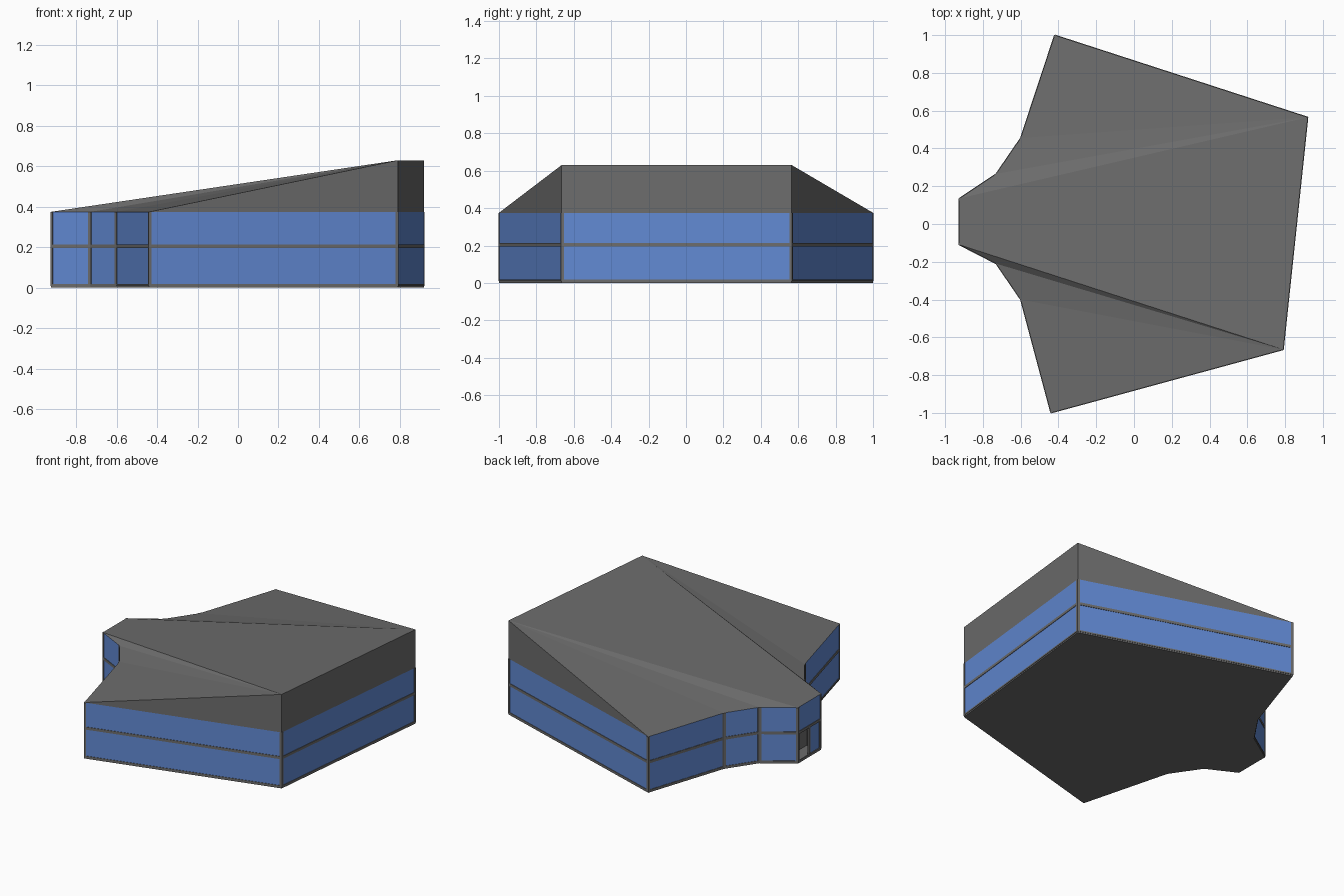
import bpy, bmesh, math
from mathutils import Vector

if "Cube" in bpy.data.objects:
    bpy.data.objects.remove(bpy.data.objects["Cube"])

# Footprint, clockwise from the north-west wing tip
PLAN = [(-0.42, 1.0), (0.92, 0.565), (0.79, -0.665), (-0.44, -1.0), (-0.60, -0.40),
        (-0.73, -0.21), (-0.925, -0.11), (-0.925, 0.135), (-0.73, 0.265), (-0.60, 0.455)]
FLOOR, BEAM, EAVE, RIDGE = 0.01, 0.205, 0.375, 0.63
N = len(PLAN)
ENTRY = 6  # edge holding the entrance


def material(name, color):
    mat = bpy.data.materials.new(name)
    mat.diffuse_color = (*color, 1)
    mat.use_nodes = True
    mat.node_tree.nodes["Principled BSDF"].inputs["Base Color"].default_value = mat.diffuse_color
    return mat


GREY = material("dark_grey", (0.15, 0.15, 0.15))
BLUE = material("blue_glass", (0.12, 0.25, 0.65))


def make(name, bm, mat, fix=True):
    if fix:
        bmesh.ops.recalc_face_normals(bm, faces=bm.faces)
    mesh = bpy.data.meshes.new(name)
    bm.to_mesh(mesh)
    bm.free()
    mesh.materials.append(mat)
    ob = bpy.data.objects.new(name, mesh)
    bpy.context.collection.objects.link(ob)
    return ob


def box(name, center, size, angle=0, mat=GREY):
    bm = bmesh.new()
    bmesh.ops.create_cube(bm, size=1)
    for v in bm.verts:
        v.co = Vector([c * s for c, s in zip(v.co, size)])
    ob = make(name, bm, mat)
    ob.location = center
    ob.rotation_euler.z = angle
    return ob


def ring(bm, z):
    return [bm.verts.new((x, y, z)) for x, y in PLAN]


# Floor slab
bm = bmesh.new()
face = bm.faces.new(ring(bm, 0))
up = bmesh.ops.extrude_face_region(bm, geom=[face])
bmesh.ops.translate(bm, vec=(0, 0, FLOOR),
                    verts=[g for g in up["geom"] if isinstance(g, bmesh.types.BMVert)])
make("floor_slab", bm, GREY)

# Glass walls, with the lower half left open at the entrance
bm = bmesh.new()
low, mid, top = ring(bm, FLOOR), ring(bm, BEAM), ring(bm, EAVE)
for i in range(N):
    j = (i + 1) % N
    bm.faces.new((mid[j], mid[i], top[i], top[j]))
    if i != ENTRY:
        bm.faces.new((low[j], low[i], mid[i], mid[j]))
make("glass_walls", bm, BLUE, fix=False)

# Roof: sloping main plane, triangle fans over both wings, gables at the back
bm = bmesh.new()
e = ring(bm, EAVE)
peak_n = bm.verts.new((*PLAN[1], RIDGE))
peak_s = bm.verts.new((*PLAN[2], RIDGE))
bm.faces.new((e[7], e[6], peak_s, peak_n))
for i in range(3, 6):
    bm.faces.new((peak_s, e[i + 1], e[i]))
for i in range(7, 10):
    bm.faces.new((peak_n, e[(i + 1) % N], e[i]))
bm.faces.new((e[1], peak_n, peak_s, e[2]))
bm.faces.new((e[0], peak_n, e[1]))
bm.faces.new((e[3], e[2], peak_s))
bm.faces.new(e)
make("roof", bm, GREY)

# Frame rails along each wall and mullions at each corner
T = 0.006
for i in range(N):
    a, b = Vector(PLAN[i]), Vector(PLAN[(i + 1) % N])
    d, c = b - a, (a + b) / 2
    angle = math.atan2(d.y, d.x)
    box("middle_rail", (c.x, c.y, BEAM), (d.length, T, 0.018), angle)
    box("bottom_rail", (c.x, c.y, FLOOR + 0.004), (d.length, T, 0.01), angle)
    for end, s in ((a, 1), (b, -1)):
        p = end + d.normalized() * s * 0.006
        box("corner_mullion", (p.x, p.y, (FLOOR + EAVE) / 2),
            (0.012, T, EAVE - FLOOR), angle)

# Entrance: recessed grey doorway, centre post and one fixed glass pane
X, H = -0.925, BEAM - FLOOR
Z = FLOOR + H / 2
box("doorway_back", (X + 0.10, 0.012, Z), (0.01, 0.245, H))
for y in (-0.10, 0.125):
    box("door_jamb", (X + 0.05, y, Z), (0.10, 0.012, H))
box("door_post", (X + 0.005, 0.01, Z), (0.012, 0.015, H))
box("door_pane", (X + 0.006, -0.048, Z), (0.005, 0.095, H), mat=BLUE)
